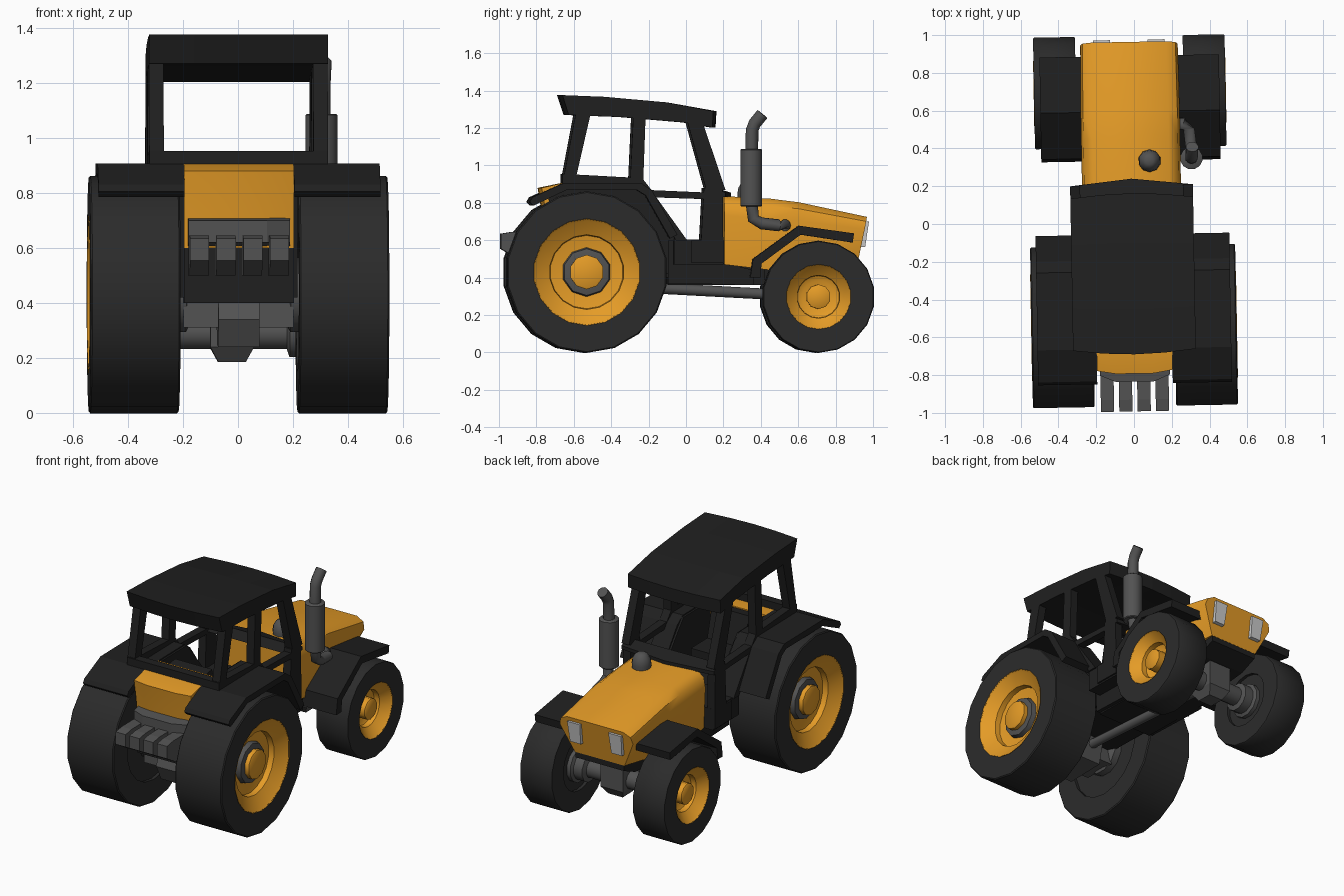
import bpy, bmesh, math
from mathutils import Matrix, Vector

if "Cube" in bpy.data.objects:
    bpy.data.objects.remove(bpy.data.objects["Cube"])

def material(name, rgb):
    m = bpy.data.materials.new(name)
    m.diffuse_color = (*rgb, 1)
    m.use_nodes = True
    m.node_tree.nodes["Principled BSDF"].inputs["Base Color"].default_value = m.diffuse_color
    return m

ORANGE = material("orange paint", (0.78, 0.33, 0.02))
DARK = material("dark frame", (0.014, 0.014, 0.014))
TYRE = material("tyre rubber", (0.024, 0.024, 0.024))
GREY = material("grey metal", (0.085, 0.085, 0.085))
LAMP = material("lamp glass", (0.65, 0.65, 0.65))

def loft(name, rings, mat, closed=False, smooth=None):
    """Skin a series of equal-length rings; cap the ends unless closed."""
    bm = bmesh.new()
    vs = [[bm.verts.new(p) for p in r] for r in rings]
    n, k = len(vs[0]), len(vs)
    for i in range(k if closed else k - 1):
        a, b = vs[i], vs[(i + 1) % k]
        for j in range(n):
            bm.faces.new((a[j], a[(j + 1) % n], b[(j + 1) % n], b[j]))
    if not closed:
        bm.faces.new(vs[0])
        bm.faces.new(vs[-1])
    bmesh.ops.recalc_face_normals(bm, faces=bm.faces[:])
    me = bpy.data.meshes.new(name)
    bm.to_mesh(me)
    bm.free()
    me.materials.append(mat)
    ob = bpy.data.objects.new(name, me)
    bpy.context.collection.objects.link(ob)
    if smooth:
        bpy.ops.object.select_all(action='DESELECT')
        bpy.context.view_layer.objects.active = ob
        ob.select_set(True)
        bpy.ops.object.shade_smooth_by_angle(angle=math.radians(smooth))
    return ob

def prism(name, yz, x0, x1, mat):
    return loft(name, [[(x, y, z) for y, z in yz] for x in (x0, x1)], mat)

def pair(name, yz, x0, x1, mat):
    prism("right_" + name, yz, x0, x1, mat)
    prism("left_" + name, yz, -x0, -x1, mat)

def box(name, x0, x1, y0, y1, z0, z1, mat):
    return prism(name, [(y0, z0), (y1, z0), (y1, z1), (y0, z1)], x0, x1, mat)

def lathe(name, prof, c, n, mat, closed=False, axis='X'):
    """Revolve (offset, radius) pairs about an x or z axis through c."""
    rings = []
    for t, r in prof:
        ring = []
        for i in range(n):
            a = 2 * math.pi * (i + 0.5) / n
            u, v = r * math.cos(a), r * math.sin(a)
            ring.append((c[0] + t, c[1] + u, c[2] + v) if axis == 'X'
                        else (c[0] + u, c[1] + v, c[2] + t))
        rings.append(ring)
    return loft(name, rings, mat, closed, 42)

def tube(name, pts, r, n, mat):
    pts = [Vector(p) for p in pts]
    rings = []
    for i, p in enumerate(pts):
        d = (pts[min(i + 1, len(pts) - 1)] - pts[max(i - 1, 0)]).normalized()
        ref = Vector((1, 0, 0)) if abs(d.x) < 0.8 else Vector((0, 0, 1))
        u = d.cross(ref).normalized()
        v = d.cross(u)
        rings.append([p + r * (u * math.cos(2 * math.pi * j / n) + v * math.sin(2 * math.pi * j / n))
                      for j in range(n)])
    return loft(name, rings, mat, smooth=50)

# Wheels: tyre with a closed inner side, stepped dished rim and hub cap
def wheel(name, s, y, z, R, rim, ring, hub, x0, x1):
    def turn(part, prof, mat, n=18, closed=False):
        lathe(name + part, [(s * t, r) for t, r in prof], (0, y, z), n, mat, closed)
    turn("_tyre", [(x0, rim), (x0, R * .985), (x0 + .006, R), (x1 - .006, R), (x1, R * .985),
                   (x1, rim)], TYRE, closed=True)
    turn("_inner_disc", [(x0 + .02, rim * 1.01), (x0 + .05, rim * 1.01)], TYRE)
    turn("_rim", [(x0 + .08, rim * 1.01), (x1 + .002, rim * 1.01), (x1 - .01, rim * .96), (x1 - .05, ring),
                  (x1 - .085, ring * .98), (x1 - .1, hub * 1.3)], ORANGE)
    turn("_hub_cap", [(x1 - .11, hub), (x1 - .035, hub), (x1 - .03, hub * .9)], ORANGE, 10)

for s, side in ((1, "right"), (-1, "left")):
    wheel(side + "_rear", s, -.54, .43, .432, .283, .2, .092, .216, .543)
    lathe(side + "_rear_hub_ring", [(s * .43, .135), (s * .475, .125), (s * .48, .1)], (0, -.54, .43), 10, GREY)
    wheel(side + "_front", s, .70, .298, .3, .172, .115, .066, .285, .507)
    # Axle halves with flanges
    lathe(side + "_rear_axle", [(0, .08), (s * .16, .08), (s * .19, .14), (s * .24, .14)], (0, -.54, .43), 12, GREY)
    lathe(side + "_front_axle", [(0, .06), (s * .2, .06), (s * .21, .09), (s * .27, .09), (s * .28, .11),
                                 (s * .31, .11)], (0, .70, .29), 12, GREY)
    # Headlights
    x = s * .145
    loft(side + "_headlight", [[(x - .045, .93, .70), (x + .045, .93, .70), (x + .038, .90, .56), (x - .038, .90, .56)],
                               [(x - .045, .975, .698), (x + .045, .975, .698), (x + .045, .985, .66), (x - .045, .985, .66)]
                               ][:1] + [[(x - .045, .975, .70), (x + .045, .975, .70), (x + .037, .955, .565),
                                         (x - .037, .955, .565)]], LAMP)

# Hood: chamfered section running to a narrower nose
def hood_ring(y, zt, zb, wt, wb, lean=0):
    h = zt - zb
    half = [(wb, 0), (wt, .72), (wt - .012, .9), (wt - .06, 1)]
    pts = half + [(-x, f) for x, f in reversed(half)]
    return [(x, y - lean * (1 - f), zb + h * f) for x, f in pts]

loft("hood", [hood_ring(.20, .836, .47, .262, .25), hood_ring(.45, .822, .44, .262, .25),
              hood_ring(.60, .803, .455, .262, .23), hood_ring(.964, .725, .485, .258, .175, .048)], ORANGE, smooth=42)
prism("hood_underside", [(.2, .36), (.45, .36), (.80, .40), (.915, .45), (.915, .5), (.2, .5)], -.17, .17, DARK)
lathe("air_intake_cap", [(-.03, .055), (.02, .06), (.05, .055), (.08, .038), (.09, .02)],
      (.098, .333, .83), 10, GREY, axis='Z')

# Exhaust stack
tube("exhaust_elbow", [(.2, .525, .68), (.28, .525, .68), (.31, .49, .68), (.32, .40, .69), (.32, .355, .715),
                       (.32, .345, .80)], .032, 10, GREY)
lathe("exhaust_muffler", [(-.155, .055), (-.15, .06), (.148, .06), (.152, .055)], (.32, .343, .935), 12, GREY, axis='Z')
tube("exhaust_pipe", [(.32, .345, 1.06), (.32, .348, 1.19), (.322, .362, 1.225), (.325, .403, 1.275)], .034, 10, GREY)

# Front fenders
pair("front_fender", [(.335, .40), (.35, .50), (.595, .678), (.89, .637), (.883, .588), (.605, .63),
                      (.395, .475), (.39, .40)], .235, .475, DARK)

# Rear fenders with inner walls
pair("rear_fender", [(-.845, .805), (-.83, .83), (-.66, .907), (-.25, .907), (-.19, .865), (-.055, .63),
                     (-.095, .61), (-.225, .84), (-.27, .868), (-.65, .868), (-.825, .785)], .20, .513, DARK)
pair("fender_wall", [(-.70, .42), (-.74, .84), (-.66, .9), (-.24, .9), (-.18, .83), (0, .60), (0, .42)],
     .188, .214, DARK)

# Chassis and cab floor
box("transmission_body", -.2, .2, -.74, .2, .40, .60, DARK)
box("cab_floor", -.315, .315, -.07, .195, .47, .605, DARK)
box("lower_frame", -.2, .2, -.1, .42, .36, .49, DARK)
pair("floor_sill", [(-.1, .37), (-.1, .6), (.195, .6), (.195, .48), (.36, .44), (.36, .36)], .17, .225, DARK)
tube("drive_shaft", [(0, -.5, .362), (0, .7, .298)], .029, 10, GREY)
loft("front_differential", [[(-.05, .65, .185), (.05, .65, .185), (.05, .75, .185), (-.05, .75, .185)],
                            [(-.08, .61, .24), (.08, .61, .24), (.08, .79, .24), (-.08, .79, .24)],
                            [(-.08, .61, .40), (.08, .61, .40), (.08, .79, .40), (-.08, .79, .40)]], GREY)
prism("rear_differential", [(-.70, .42), (-.73, .34), (-.68, .24), (-.42, .25), (-.38, .42)], -.075, .075, GREY)
box("rear_crossbeam", -.2, .2, -.67, -.45, .31, .40, GREY)

# Orange rear deck, hitch housing and four lift rods
loft("rear_deck", [[(x, y, z) for y, z in ((-.66, .907), (-b, .88), (.02 - b, .76), (.04 - b, .60), (-.52, .60), (-.52, .907))]
                   for x, b in ((-.2, .775), (-.1, .792), (.1, .792), (.2, .775))], ORANGE, smooth=30)
loft("hitch_housing", [[(x, y, z) for y, z in ((-.7, .60), (b, .62), (b, .70), (-.7, .715))]
                       for x, b in ((-.185, -.80), (-.1, -.835), (.1, -.835), (.185, -.80))], GREY)
for i in range(4):
    x = -.148 + i * .097
    prism("lift_rod_%d" % (i + 1), [(-.992, .555), (-.992, .635), (-.93, .645), (-.74, .645), (-.74, .50), (-.90, .50)],
          x - .035, x + .035, GREY)

# Seat
prism("seat", [(-.50, .60), (-.52, .90), (-.45, .91), (-.40, .72), (-.23, .72), (-.23, .60)], -.13, .13, DARK)

# Cab pillars and belt rails, one set per side
X0, X1 = .272, .325
pair("rear_pillar", [(-.665, .91), (-.60, .91), (-.515, 1.28), (-.595, 1.28)], X0, X1, DARK)
pair("middle_pillar", [(-.305, .90), (-.235, .90), (-.222, 1.26), (-.288, 1.26)], X0, X1, DARK)
pair("front_pillar", [(.105, .86), (.205, .87), (.08, 1.24), (0, 1.24)], X0, X1, DARK)
pair("front_side_panel", [(.075, .60), (.09, .88), (.19, .88), (.195, .48), (.02, .48), (.02, .60)], X0, X1, DARK)
pair("rear_belt_rail", [(-.66, .90), (-.66, .955), (-.24, .932), (-.16, .83), (-.22, .85), (-.25, .90)], X0, X1, DARK)
pair("door_rail", [(-.19, .83), (-.19, .868), (.11, .855), (.11, .82)], X0, X1, DARK)
pair("door_sill_edge", [(-.25, .90), (-.19, .865), (0, .60), (-.06, .60)], .2, X1, DARK)
box("rear_window_rail", -X1, X1, -.665, -.61, .905, .953, DARK)

# Bowed cowl under the windscreen and bowed roof
loft("windscreen_cowl", [[(x, y, z) for y, z in ((.10, .835), (f, .832), (f, .855), (.14, .882))]
                         for x, f in ((-X1, .205), (0, .24), (X1, .205))], DARK)
roof = [(-.69, 1.376), (-.45, 1.367), (-.1, 1.337), (.163, 1.29), (.158, 1.203), (0, 1.23), (-.36, 1.259), (-.655, 1.27)]
loft("cab_roof", [[(x, -.26 + (y + .26) * k, z) for y, z in roof]
                  for x, k in ((-.325, .945), (-.16, .985), (0, 1), (.16, .985), (.325, .945))], DARK)

# The whole tractor stands turned by about one degree
M = Matrix.Translation((-.0097, 0, 0)) @ Matrix.Rotation(math.radians(1.04), 4, 'Z')
for ob in bpy.context.collection.objects:
    ob.matrix_world = M
